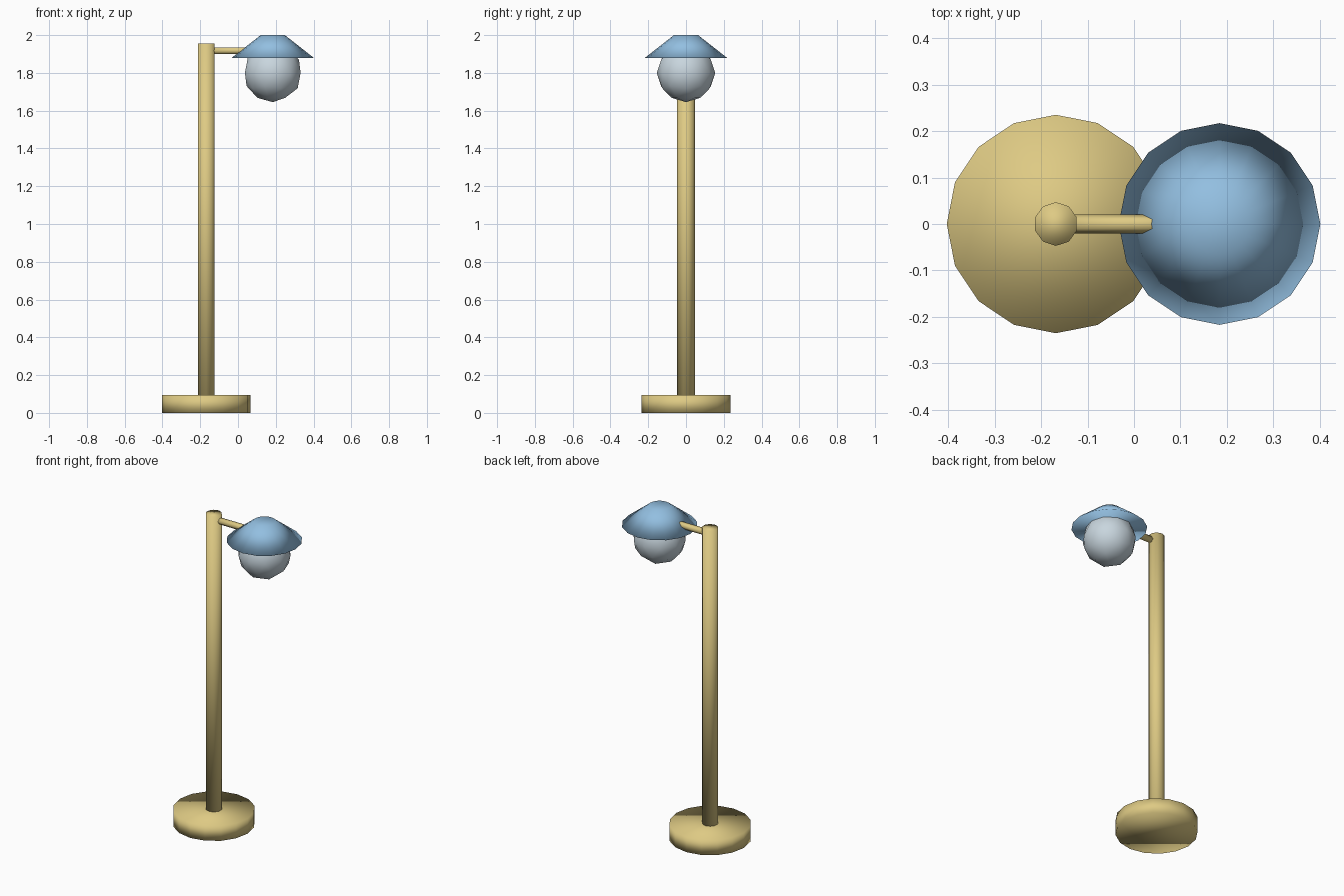
import bpy
from math import pi

cube = bpy.data.objects.get("Cube")
if cube:
    bpy.data.objects.remove(cube, do_unlink=True)


def material(name, rgb):
    mat = bpy.data.materials.new(name)
    mat.use_nodes = True
    color = (*rgb, 1)
    mat.diffuse_color = color
    mat.node_tree.nodes["Principled BSDF"].inputs["Base Color"].default_value = color
    return mat


def finish(name, mat):
    obj = bpy.context.object
    obj.name = obj.data.name = name
    obj.data.materials.append(mat)
    bpy.ops.object.shade_smooth()
    return obj


def upright(name, sides, bottom_radius, top_radius, x, z0, z1, mat):
    """Capped vertical cylinder or frustum between two heights."""
    bpy.ops.mesh.primitive_cone_add(
        vertices=sides, radius1=bottom_radius, radius2=top_radius,
        depth=z1 - z0, location=(x, 0, (z0 + z1) / 2))
    return finish(name, mat)


brass = material("brass yellow", (0.73, 0.59, 0.23))
blue = material("shade blue", (0.29, 0.52, 0.75))
glass = material("bulb pale grey", (0.58, 0.67, 0.73))

POLE_X, LAMP_X = -0.168, 0.184

# Stand
upright("base", 16, 0.235, 0.235, POLE_X, 0, 0.095, brass)
upright("pole", 10, 0.047, 0.047, POLE_X, 0.05, 1.955, brass)

# Horizontal arm, ending inside the shade
bpy.ops.mesh.primitive_cylinder_add(
    vertices=6, radius=0.02, depth=LAMP_X - POLE_X,
    location=((POLE_X + LAMP_X) / 2, 0, 1.918), rotation=(0, pi / 2, 0))
finish("arm", brass)

# Lamp head
upright("shade", 16, 0.217, 0.064, LAMP_X, 1.88, 2.0, blue)
bpy.ops.mesh.primitive_ico_sphere_add(
    subdivisions=2, radius=0.155, location=(LAMP_X, 0, 1.8))
finish("bulb", glass)
